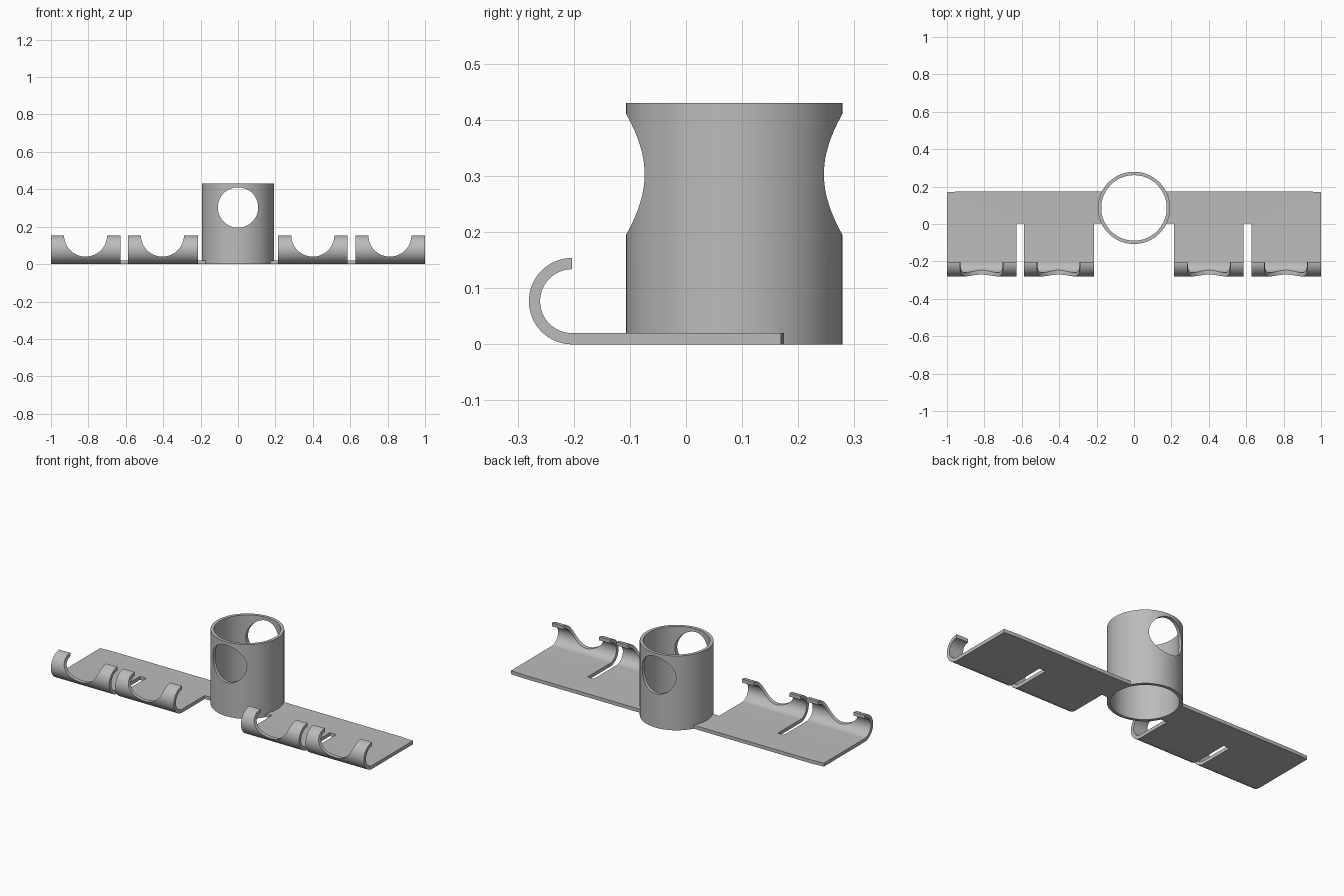
import bpy, bmesh, math
from mathutils import Vector

if "Cube" in bpy.data.objects:
    bpy.data.objects.remove(bpy.data.objects["Cube"], do_unlink=True)

grey = bpy.data.materials.new("plain grey")
grey.use_nodes = True
COLOUR = (0.5, 0.5, 0.5, 1)
grey.diffuse_color = COLOUR
grey.node_tree.nodes["Principled BSDF"].inputs["Base Color"].default_value = COLOUR


def prism(name, points, axis, low, high):
    """Extrude a closed 2D profile along one axis."""
    def place(p, h):
        return {"x": (h, p[0], p[1]), "y": (p[0], h, p[1]), "z": (p[0], p[1], h)}[axis]
    bm = bmesh.new()
    base = bm.faces.new([bm.verts.new(place(p, low)) for p in points])
    side = bmesh.ops.extrude_face_region(bm, geom=[base])["geom"]
    verts = [g for g in side if isinstance(g, bmesh.types.BMVert)]
    shift = Vector(place((0, 0), high - low))
    bmesh.ops.translate(bm, verts=verts, vec=shift)
    bmesh.ops.recalc_face_normals(bm, faces=bm.faces)
    mesh = bpy.data.meshes.new(name)
    bm.to_mesh(mesh)
    bm.free()
    mesh.materials.append(grey)
    obj = bpy.data.objects.new(name, mesh)
    bpy.context.collection.objects.link(obj)
    return obj


def arc(cx, cy, r, start, end, steps):
    angles = [math.radians(start + (end - start) * i / steps) for i in range(steps + 1)]
    return [(cx + r * math.cos(a), cy + r * math.sin(a)) for a in angles]


def circle(cx, cy, r, steps=72):
    return arc(cx, cy, r, 0, 360, steps)[:-1]


def box(x0, x1, y0, y1):
    return [(x0, y0), (x1, y0), (x1, y1), (x0, y1)]


def cut(obj, cutters):
    """Subtract the cutters, then shade smooth with crisp edges."""
    bpy.ops.object.select_all(action="DESELECT")
    bpy.context.view_layer.objects.active = obj
    obj.select_set(True)
    for cutter in cutters:
        cutter.hide_render = True
        mod = obj.modifiers.new("cut", "BOOLEAN")
        mod.operation, mod.solver, mod.object = "DIFFERENCE", "EXACT", cutter
        bpy.ops.object.modifier_apply(modifier=mod.name)
        bpy.data.objects.remove(cutter, do_unlink=True)
    bpy.ops.object.shade_smooth_by_angle(angle=math.radians(30))


THICK, BACK = 0.02, 0.175
HOOK_Y, HOOK_R = -0.203, 0.077
TUBE_Y, TUBE_R, TUBE_WALL, TUBE_H = 0.086, 0.193, 0.018, 0.43

# Base plate and curled hooks as one profile along x
profile = [(BACK, THICK), (BACK, 0)]
profile += arc(HOOK_Y, HOOK_R, HOOK_R, 270, 90, 32)
profile += arc(HOOK_Y, HOOK_R, HOOK_R - THICK, 90, 270, 32)
rack = prism("hooked_base_plate", profile, "x", -1, 1)

# Slots, centre gap, bore for the tube
cutters = [prism("gap", box(x0, x1, -0.4, 0.003), "z", -0.1, 0.3)
           for x0, x1 in ((-0.628, -0.589), (-0.215, 0.215), (0.586, 0.627))]
cutters.append(prism("bore", circle(0, TUBE_Y, TUBE_R - 0.009), "z", -0.1, 0.3))
# Round scallops in the hooks
cutters += [prism("scallop", circle(x, 0.155, 0.115), "y", -0.4, -0.12)
            for x in (-0.815, -0.404, 0.4, 0.812)]
# Slightly tapered rear corners
for s in (-1, 1):
    corner = [(s * 0.92, BACK), (s * 1.05, BACK - 0.009), (s * 1.05, 0.3), (s * 0.92, 0.3)]
    cutters.append(prism("corner", corner, "z", -0.1, 0.3))
cut(rack, cutters)

# Open upright tube with a round hole through front and back
tube = prism("upright_tube", circle(0, TUBE_Y, TUBE_R), "z", 0, TUBE_H)
cut(tube, [prism("inside", circle(0, TUBE_Y, TUBE_R - TUBE_WALL), "z", -0.1, 0.6),
           prism("cross_hole", circle(0, 0.303, 0.108), "y", -0.4, 0.5)])
